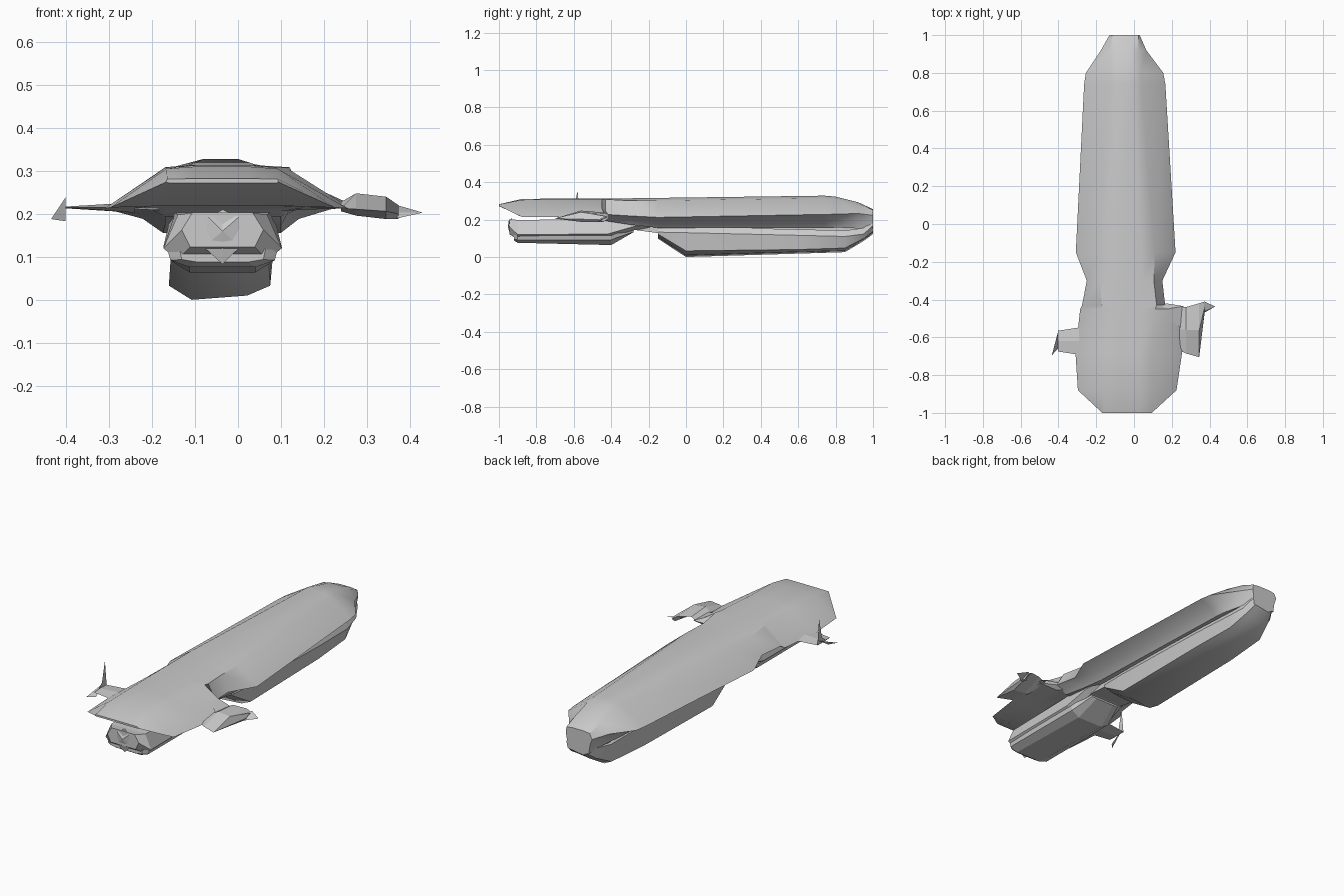
import bpy, bmesh


def finish(bm, name, angle=0.0):
    bmesh.ops.remove_doubles(bm, verts=bm.verts, dist=0.0005)
    bmesh.ops.recalc_face_normals(bm, faces=bm.faces)
    me = bpy.data.meshes.new(name)
    bm.to_mesh(me)
    bm.free()
    ob = bpy.data.objects.new(name, me)
    bpy.context.collection.objects.link(ob)
    if angle:
        bpy.ops.object.select_all(action='DESELECT')
        ob.select_set(True)
        bpy.context.view_layer.objects.active = ob
        bpy.ops.object.shade_smooth_by_angle(angle=angle)
    return ob


def loft(name, rings, angle=0.0):
    """Skin a list of closed rings of 3D points and cap both ends."""
    bm = bmesh.new()
    loops = [[bm.verts.new(p) for p in r] for r in rings]
    n = len(loops[0])
    for a, b in zip(loops, loops[1:]):
        for i in range(n):
            j = (i + 1) % n
            bm.faces.new((a[i], a[j], b[j], b[i]))
    bm.faces.new(loops[0])
    bm.faces.new(loops[-1])
    return finish(bm, name, angle)


def blade(name, points, faces):
    bm = bmesh.new()
    v = [bm.verts.new(p) for p in points]
    for f in faces:
        bm.faces.new([v[i] for i in f])
    return finish(bm, name)


# Upper hull: y, edge left/right, top left/right, top z, edge z, belly left/right, belly z
hull = [
    (-1.00, -.168, .094, -.165, .092, .284, .276, -.160, .090, .274),
    (-.88, -.297, .225, -.167, .092, .312, .217, -.170, .100, .222),
    (-.68, -.310, .255, -.168, .092, .315, .215, -.170, .100, .218),
    (-.45, -.285, .262, -.170, .112, .315, .215, -.170, .100, .208),
    (-.43, -.275, .165, -.170, .120, .315, .230, -.170, .100, .195),
    (-.30, -.250, .150, -.180, .105, .316, .222, -.170, .100, .175),
    (-.15, -.308, .220, -.180, .110, .318, .214, -.175, .100, .158),
    (.74, -.264, .166, -.120, .040, .330, .230, -.150, .065, .160),
    (.80, -.255, .155, -.120, .035, .325, .231, -.145, .060, .160),
    (.92, -.175, .065, -.125, .025, .295, .235, -.125, .040, .155),
    (1.00, -.130, .030, -.115, .025, .258, .225, -.110, .020, .140),
]
rings = []
for y, el, er, tl, tr, zt, ze, bl, br, zb in hull:
    zs = ze + (zt - ze) * (.95 if y < -.4 else .86)
    zm = ze + (zb - ze) * .42
    rings.append([(el, y, ze), (tl, y, zs), (tl * .75 + tr * .25, y, zt),
                  (tl * .25 + tr * .75, y, zt), (tr, y, zs), (er, y, ze),
                  (er * .35 + br * .65, y, zm), (br, y, zb),
                  (bl, y, zb), (el * .35 + bl * .65, y, zm)])
loft("upper_hull", rings, 0.6)

# Keel strip between upper hull and belly hull
loft("keel_strip", [[(-.04 - w, y, .17), (-.04 + w, y, .17), (-.04 + w, y, z), (-.04 - w, y, z)]
                    for y, w, z in ((-.30, .10, .15), (-.15, .11, .13), (.85, .08, .11), (.97, .06, .13))])

# Belly hull: y, widest half width, shoulder z, chine half width, chine z, bottom z
belly = [
    (-.15, .122, .155, .112, .125, .100),
    (.00, .127, .152, .118, .035, .002),
    (.60, .124, .138, .114, .042, .020),
    (.85, .115, .132, .100, .050, .028),
    (.95, .095, .145, .075, .100, .088),
    (1.00, .070, .190, .055, .138, .125),
]
rings = []
for y, w, zs, c, zc, zb in belly:
    c0 = -.043
    rings.append([(c0 - w * .85, y, zs + .012), (c0 + w * .85, y, zs + .012), (c0 + w, y, zs - .02),
                  (c0 + c, y, zc), (c0 + c * .55, y, zb + .010), (c0 - c * .55, y, zb), (c0 - c, y, zc)])
loft("belly_hull", rings, 0.6)

# Chin pod upper tier: y, top half width, top z, widest half width, widest z, base half width, base z
tier = [
    (-.945, .070, .205, .095, .165, .075, .125),
    (-.900, .104, .200, .138, .122, .105, .095),
    (-.420, .110, .205, .138, .125, .105, .105),
    (-.280, .120, .200, .128, .165, .100, .145),
    (-.150, .110, .190, .110, .175, .090, .158),
]
loft("chin_pod", [[(-.036 - t, y, zt), (-.036 + t, y, zt), (-.036 + w, y, zw), (-.036 + b, y, zb),
                   (-.036 - b, y, zb), (-.036 - w, y, zw)] for y, t, zt, w, zw, b, zb in tier])

# Chin pod lower tier
loft("chin_keel", [[(-.036 - w, y, zt), (-.036 + w, y, zt), (-.036 + w * .95, y, zt - .024),
                    (-.036 + w * .6, y, zb), (-.036 - w * .6, y, zb), (-.036 - w * .95, y, zt - .024)]
                   for y, w, zt, zb in ((-.92, .100, .120, .090), (-.90, .128, .118, .078),
                                        (-.40, .128, .118, .066), (-.28, .092, .160, .135))])

# Faceted nose on the chin pod
blade("nose_facets", [(-.036, -.930, .085), (.005, -.940, .125), (-.036, -.952, .162), (-.08, -.940, .125),
                      (-.070, -.948, .195), (.002, -.948, .195), (-.036, -.93, .212)],
      [(0, 1, 2), (0, 2, 3), (3, 2, 4), (2, 1, 5), (2, 5, 6), (4, 2, 6)])

# Left wing and its tip fins
loft("left_wing", [[(x, a, z), (x, (a + b) / 2, z + t), (x, b, z), (x, (a + b) / 2, z - t)]
                   for x, a, b, z, t in ((-.24, -.70, -.54, .217, .012), (-.402, -.675, -.565, .217, .002))])
blade("left_tip_fin", [(-.402, -.64, .215), (-.402, -.565, .215), (-.402, -.58, .355), (-.402, -.605, .245),
                       (-.435, -.695, .190), (-.402, -.570, .240), (-.402, -.660, .185)],
      [(0, 1, 2, 3), (4, 5, 6)])

# Right wing, its tip and root fairing
loft("right_wing", [[(x, a, z), (x, (a + b) / 2, zt), (x, b, zt - .01), (x, (a + b) / 2, zb)]
                    for x, a, b, z, zt, zb in ((.24, -.67, -.44, .215, .230, .208),
                                               (.275, -.685, -.44, .213, .250, .198),
                                               (.345, -.705, -.42, .208, .242, .190),
                                               (.374, -.47, -.41, .202, .222, .190))])
blade("right_tip_fin", [(.34, -.47, .205), (.372, -.41, .222), (.43, -.437, .205), (.372, -.47, .192)],
      [(0, 1, 2), (0, 2, 3), (0, 3, 1), (1, 3, 2)])
blade("right_root_fairing", [(.12, -.46, .29), (.17, -.42, .235), (.262, -.435, .225), (.262, -.56, .225)],
      [(0, 1, 2), (0, 2, 3)])

# Stand the model on z = 0
low = min(v.co.z for ob in bpy.data.objects for v in ob.data.vertices)
for ob in bpy.data.objects:
    ob.location.z -= low
